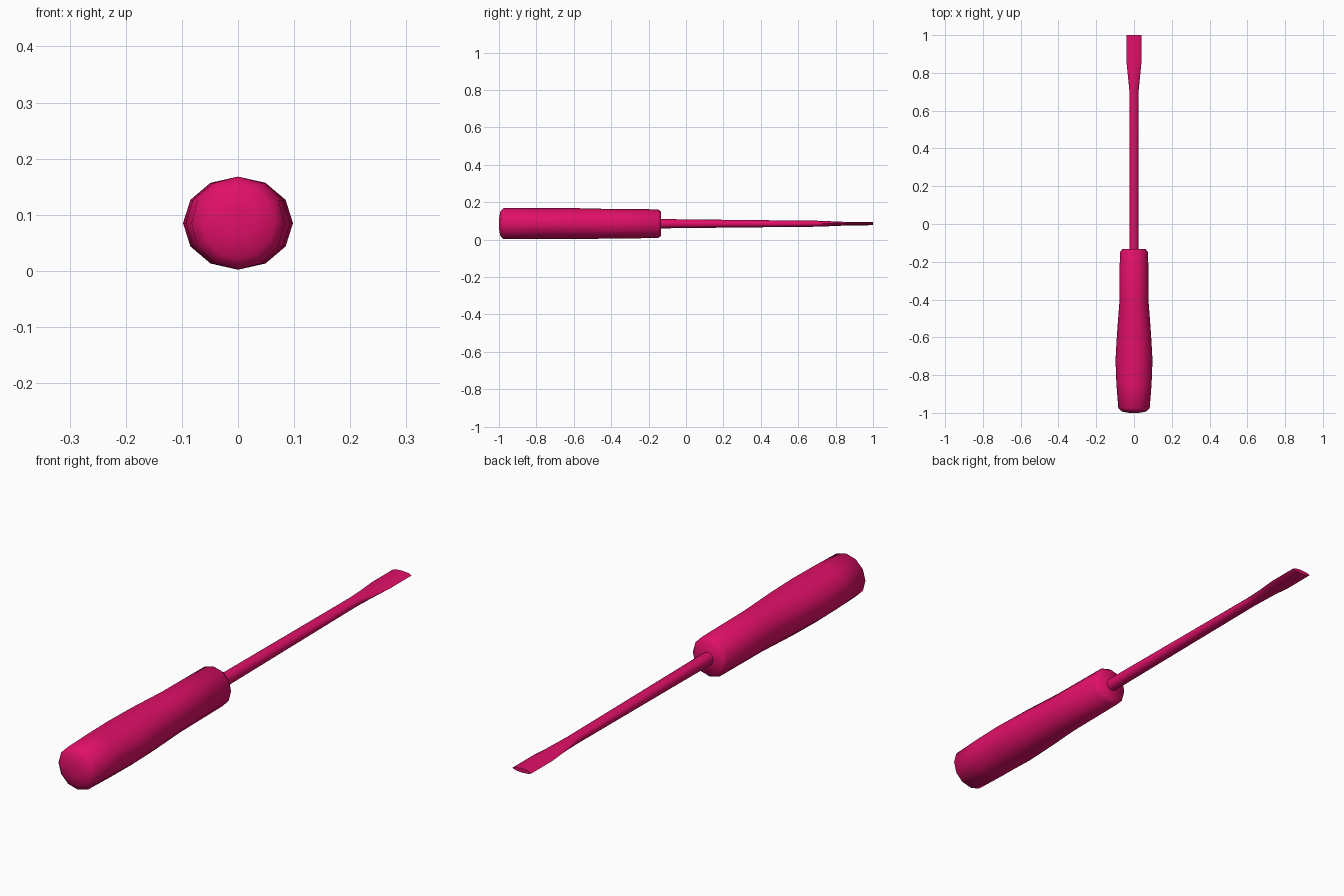
import bpy
import bmesh
from math import cos, sin, tau, radians

cube = bpy.data.objects.get("Cube")
if cube:
    bpy.data.objects.remove(cube, do_unlink=True)

AXIS_HEIGHT = 0.085

pink = bpy.data.materials.new("deep pink")
pink.use_nodes = True
pink.diffuse_color = (0.75, 0.005, 0.14, 1)
pink.node_tree.nodes["Principled BSDF"].inputs["Base Color"].default_value = (0.75, 0.005, 0.14, 1)


def loft(name, sides, rings):
    """Skin elliptical rings (y, half width, half height) along the y axis."""
    bm = bmesh.new()
    loops = []
    for y, rx, rz in rings:
        loops.append([bm.verts.new((rx * cos(tau * i / sides), y,
                                    AXIS_HEIGHT + rz * sin(tau * i / sides)))
                      for i in range(sides)])
    for a, b in zip(loops, loops[1:]):
        for i in range(sides):
            j = (i + 1) % sides
            bm.faces.new((a[i], a[j], b[j], b[i]))
    bm.faces.new(loops[0])
    bm.faces.new(loops[-1])
    bmesh.ops.recalc_face_normals(bm, faces=bm.faces)
    mesh = bpy.data.meshes.new(name)
    bm.to_mesh(mesh)
    bm.free()
    mesh.materials.append(pink)
    obj = bpy.data.objects.new(name, mesh)
    bpy.context.collection.objects.link(obj)
    bpy.ops.object.select_all(action='DESELECT')
    obj.select_set(True)
    bpy.context.view_layer.objects.active = obj
    bpy.ops.object.shade_smooth_by_angle(angle=radians(75))
    return obj


# Swelling grip with a shallow domed butt and a chamfered collar
loft("handle", 12, [
    (-1.0, 0.025, 0.025),
    (-0.993, 0.064, 0.064),
    (-0.976, 0.083, 0.083),
    (-0.85, 0.093, 0.083),
    (-0.72, 0.098, 0.083),
    (-0.58, 0.090, 0.083),
    (-0.41, 0.077, 0.079),
    (-0.15, 0.075, 0.077),
    (-0.133, 0.062, 0.065),
])

# Tapering shaft that flattens into a wide blade
loft("shaft_and_blade", 8, [
    (-0.15, 0.024, 0.025),
    (0.30, 0.024, 0.020),
    (0.70, 0.024, 0.016),
    (0.78, 0.032, 0.013),
    (0.87, 0.041, 0.009),
    (1.0, 0.041, 0.008),
])
